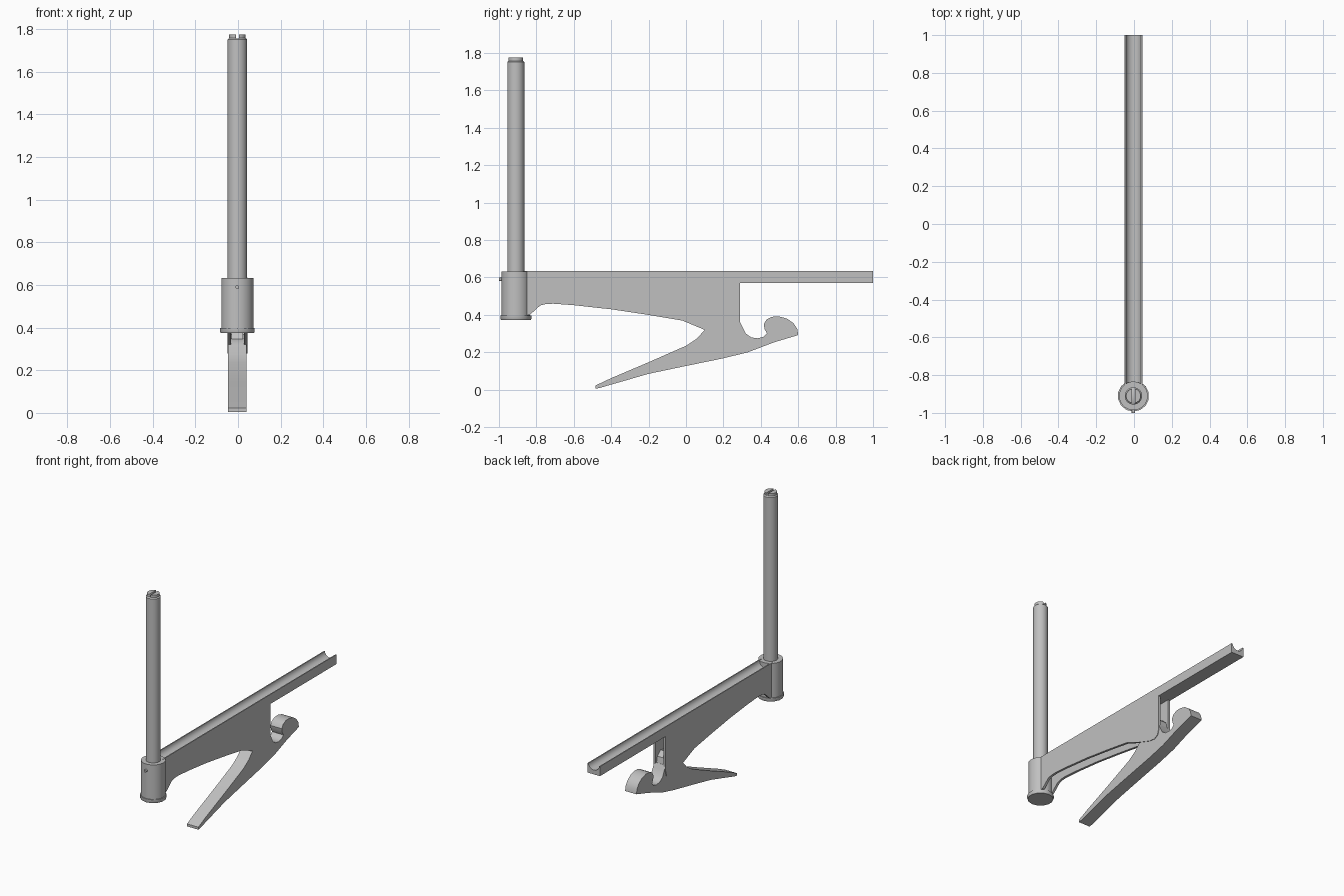
import bpy, bmesh, math
from mathutils import Vector, Matrix

if "Cube" in bpy.data.objects:
    bpy.data.objects.remove(bpy.data.objects["Cube"], do_unlink=True)

CX = -0.003          # centre line of the assembly
POST_Y = -0.91       # axis of the post and collar

metal = bpy.data.materials.new("plain grey metal")
metal.use_nodes = True
grey = (0.53, 0.53, 0.53, 1)
metal.diffuse_color = grey
metal.node_tree.nodes["Principled BSDF"].inputs["Base Color"].default_value = grey


def finish(name, bm, angle=35):
    bmesh.ops.recalc_face_normals(bm, faces=bm.faces[:])
    mesh = bpy.data.meshes.new(name)
    bm.to_mesh(mesh)
    bm.free()
    mesh.materials.append(metal)
    ob = bpy.data.objects.new(name, mesh)
    bpy.context.collection.objects.link(ob)
    bpy.ops.object.select_all(action='DESELECT')
    ob.select_set(True)
    bpy.context.view_layer.objects.active = ob
    bpy.ops.object.shade_smooth_by_angle(angle=math.radians(angle))
    return ob


def extrude(name, points, offset):
    """Close a loop of 3D points and push it along the offset."""
    bm = bmesh.new()
    face = bm.faces.new([bm.verts.new(p) for p in points])
    out = bmesh.ops.extrude_face_region(bm, geom=[face])
    moved = [g for g in out["geom"] if isinstance(g, bmesh.types.BMVert)]
    bmesh.ops.translate(bm, verts=moved, vec=Vector(offset))
    return finish(name, bm)


def side_plate(name, profile, x0, x1):
    return extrude(name, [(CX + x0, y, z) for y, z in profile], (x1 - x0, 0, 0))


def turned(name, rings, sides):
    """Stack of (radius, z) rings around the post axis."""
    bm = bmesh.new()
    loops = []
    for r, z in rings:
        angles = [2 * math.pi * (i + 0.5) / sides for i in range(sides)]
        loops.append([bm.verts.new((CX + r * math.cos(a), POST_Y + r * math.sin(a), z))
                      for a in angles])
    for low, high in zip(loops, loops[1:]):
        for i in range(sides):
            j = (i + 1) % sides
            bm.faces.new((low[i], low[j], high[j], high[i]))
    bm.faces.new(loops[0])
    bm.faces.new(loops[-1])
    return finish(name, bm)


def rod(name, centre, axis, radius, length):
    bm = bmesh.new()
    turn = Vector((0, 0, 1)).rotation_difference(Vector(axis)).to_matrix().to_4x4()
    bmesh.ops.create_cone(bm, cap_ends=True, segments=12, radius1=radius, radius2=radius,
                          depth=length, matrix=Matrix.Translation(centre) @ turn)
    return finish(name, bm)


# Post with a stepped, slotted top
post = turned("post", [(0.046, 0.42), (0.046, 1.752), (0.039, 1.758), (0.039, 1.775)], 20)
bm = bmesh.new()
bmesh.ops.create_cube(bm, size=1, matrix=Matrix.Translation((CX, POST_Y, 1.775))
                      @ Matrix.Diagonal((0.014, 0.2, 0.036, 1)))
cutter = finish("slot_cutter", bm)
cutter.hide_render = True
slot = post.modifiers.new("slot", 'BOOLEAN')
slot.object = cutter
slot.operation = 'DIFFERENCE'
slot.solver = 'EXACT'
bpy.context.view_layer.objects.active = post
bpy.ops.object.modifier_apply(modifier=slot.name)
bpy.data.objects.remove(cutter, do_unlink=True)

# Collar, its base cap and the small locking pin
turned("collar", [(0.076, 0.398), (0.076, 0.633)], 24)
turned("collar_cap", [(0.08, 0.374), (0.083, 0.38), (0.083, 0.398)], 14)
rod("locking_pin", (CX, -0.988, 0.59), (0, 1, 0), 0.009, 0.024)

# Top rail with a rounded groove along its length
HALF, GROOVE = 0.047, 0.04
rail = [(-HALF, 0.635), (-HALF, 0.57), (HALF, 0.57), (HALF, 0.635)]
rail += [(GROOVE * math.cos(a), 0.635 - 0.036 * math.sin(a))
         for a in [math.pi * i / 10 for i in range(11)]]
extrude("grooved_rail", [(CX + x, -0.87, z) for x, z in rail], (0, 1.87, 0))

# Hollow arm: a pair of side walls under the rail
arm = [(-0.87, 0.40), (-0.835, 0.40), (-0.78, 0.45), (-0.75, 0.458), (-0.71, 0.46),
       (-0.6, 0.452), (-0.4, 0.43), (-0.2, 0.40), (-0.02, 0.37), (0.1, 0.32),
       (0.2, 0.285), (0.25, 0.278), (0.28, 0.295), (0.29, 0.33), (0.29, 0.57), (-0.87, 0.57)]
for side, s in (("left", 1), ("right", -1)):
    side_plate(side + "_arm_wall", arm, s * 0.031, s * HALF)

# Lever with a hooked tail, and the lug that sits between the walls
lever = [(-0.485, 0.005), (-0.46, 0.01), (-0.2, 0.085), (0, 0.127), (0.2, 0.168), (0.33, 0.2),
         (0.47, 0.253), (0.6, 0.292), (0.595, 0.325), (0.575, 0.355), (0.54, 0.38),
         (0.5, 0.391), (0.46, 0.39), (0.43, 0.375), (0.416, 0.35), (0.42, 0.325),
         (0.432, 0.302), (0.415, 0.283), (0.385, 0.275), (0.35, 0.279), (0.32, 0.3),
         (0.3, 0.34), (0.285, 0.37), (0.13, 0.345), (0.1, 0.32), (0.06, 0.275),
         (0, 0.235), (-0.2, 0.147), (-0.4, 0.062), (-0.485, 0.022)]
side_plate("lever", lever, -0.043, 0.043)
lug = [(0.13, 0.33), (0.285, 0.36), (0.275, 0.41), (0.24, 0.44), (0.19, 0.43), (0.15, 0.39)]
side_plate("lever_lug", lug, -0.027, 0.027)
rod("pivot_pin", (CX, 0.22, 0.4), (1, 0, 0), 0.014, 0.07)
